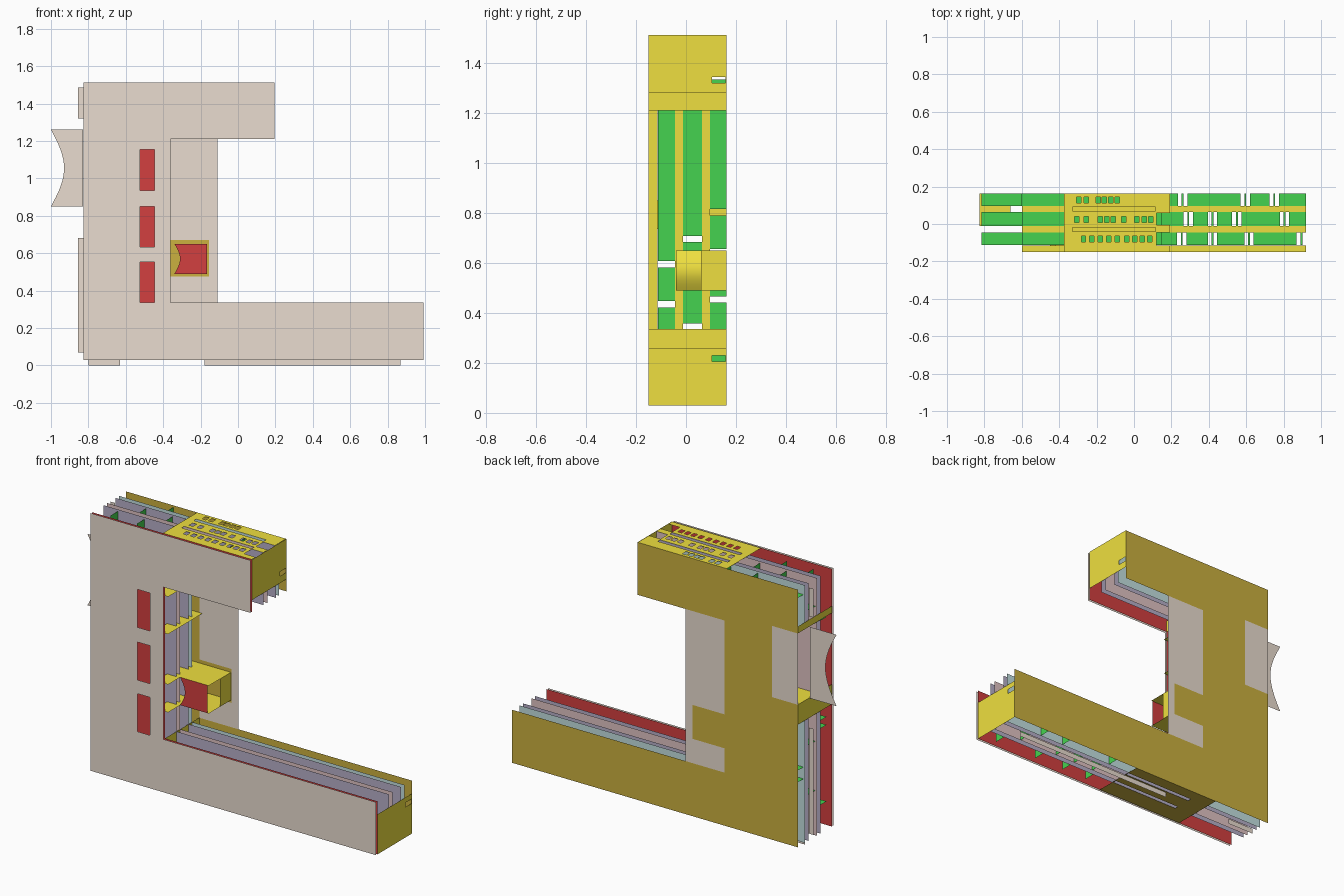
import bpy, bmesh, math

if "Cube" in bpy.data.objects:
    bpy.data.objects.remove(bpy.data.objects["Cube"])

COL = dict(tan=(.82, .72, .63, 1), red=(.65, .05, .05, 1), gold=(.86, .74, .05, 1),
           ochre=(.6, .44, .05, 1), green=(.06, .65, .08, 1), purple=(.47, .43, .58, 1),
           pink=(.75, .55, .55, 1), teal=(.55, .75, .75, 1))
MAT = {}
for k, c in COL.items():
    MAT[k] = bpy.data.materials.new(k + "_board")
    MAT[k].diffuse_color = c


def place(axis, pos, u, v):
    return {'x': (pos, u, v), 'y': (u, pos, v), 'z': (u, v, pos)}[axis]


def finish(name, bm, mat):
    me = bpy.data.meshes.new(name)
    bm.to_mesh(me)
    bm.free()
    me.materials.append(MAT[mat])
    ob = bpy.data.objects.new(name, me)
    bpy.context.collection.objects.link(ob)
    return ob


def sheet(name, axis, pos, outline, mat, holes=()):
    """Flat board perpendicular to an axis, with optional holes."""
    bm = bmesh.new()
    edges = []
    for loop in [outline, *holes]:
        vs = [bm.verts.new(place(axis, pos, *p)) for p in loop]
        edges += [bm.edges.new((vs[i - 1], vs[i])) for i in range(len(vs))]
    if holes:
        n = [0, 0, 0]
        n['xyz'.index(axis)] = 1
        bmesh.ops.triangle_fill(bm, use_beauty=True, edges=edges, normal=n)
    else:
        bm.faces.new(bm.verts[:])
    return finish(name, bm, mat)


def rect(u0, u1, v0, v1):
    return [(u0, v0), (u1, v0), (u1, v1), (u0, v1)]


def slats(name, axis, items, mat):
    """Many rectangles perpendicular to one axis: (pos, u0, u1, v0, v1)."""
    bm = bmesh.new()
    for pos, *r in items:
        bm.faces.new([bm.verts.new(place(axis, pos, *p)) for p in rect(*r)])
    return finish(name, bm, mat)


L, R, TR, IN, B, T = -.825, .993, .195, -.36, .03, 1.512
C = [(L, B), (R, B), (R, .335), (IN, .335), (IN, 1.21), (TR, 1.21), (TR, T), (L, T)]
C_NOTCH = C + [(L, 1.26), (-.66, 1.26), (-.66, .85), (L, .85)]
YF, YB = -.15, .162

# front board with three windows, red backing board
wins = [rect(-.525, -.447, z, z + .218) for z in (.335, .632, .935)]
sheet("front_board", 'y', -.163, C, 'tan', wins)
sheet("front_backing", 'y', YF, C, 'red')

# inner boards and back board
for i, (y, m) in enumerate([(-.045, 'purple'), (-.012, 'pink'), (.065, 'purple'), (.096, 'teal')]):
    sheet(f"inner_board_{i}", 'y', y, C_NOTCH if y > .03 else C, m)
back = C[:4] + [(IN, .475), (-.155, .475), (-.155, .67), (IN, .67)] + C_NOTCH[4:]
sheet("back_board", 'y', YB, back, 'ochre')

# pale cover pieces flush with the back board
sheet("back_cover_inner", 'y', YB, [(IN, .335), (-.11, .335), (-.11, 1.21), (IN, 1.21),
      (IN, .67), (-.155, .67), (-.155, .475), (IN, .475)], 'tan')
sheet("back_cover_outer", 'y', YB, rect(L, -.66, .85, 1.26), 'tan')

# handle with concave edge, and edge tabs
arc = [(-1 + .07 * math.cos(a), 1.055 + .205 * a / (math.pi / 2))
       for a in [math.pi / 2 * (i / 8 - 1) for i in range(17)]]
sheet("side_handle", 'y', .06, [(-.83, .85), (-1, .85)] + arc[1:-1] + [(-1, 1.26), (-.83, 1.26)], 'tan')
slats("edge_tabs", 'y', [(.06, -.855, L, .07, .68), (.06, -.855, L, 1.32, 1.485),
                         (.06, -.8, -.63, 0, B), (.06, -.18, .87, 0, B)], 'tan')

# end boards of both arms
for n, x, z0, z1, s in (("upper", TR, 1.28, T, 1.32), ("lower", R, B, .26, .205)):
    sheet(n + "_arm_end", 'x', x, rect(YF, YB, z0, z1), 'gold',
          [rect(.105, .158, s, s + .025)])
slats("inner_corner_walls", 'x', [(IN, YF, YB, 1.21, 1.28), (IN, YF, YB, .26, .335)], 'gold')

# perforated top panel and matching bottom panel
HX = {.128: (-.295, -.255, -.19, -.16, -.125, -.09),
      .025: (-.305, -.255, -.18, -.145, -.11, -.055, .015, .055, .09),
      -.08: (-.27, -.225, -.18, -.135, -.09, -.04, .005, .045, .085)}
holes = [rect(x - .012, x + .012, y - .016, y + .016) for y, xs in HX.items() for x in xs]
slots = [rect(-.33, .115, y, y + .022) for y in (.07, -.04)]
outline = [(-.373, YF), (.193, YF), (.193, -.115), (.12, -.115), (.12, -.045), (.193, -.045),
           (.193, -.005), (.12, -.005), (.12, .06), (.193, .06), (.193, YB), (-.373, YB)]
sheet("top_panel", 'z', T, outline, 'gold', holes + slots)
sheet("bottom_panel", 'z', B, rect(-.45, .12, YF, YB), 'ochre', slots)

# channel floors: green strips broken by pairs of small gaps, with a rib in each gap
CH = [(-.113, -.045, (.255, .42, .615, .895)), (-.012, .065, (.29, .42, .55, .805)),
      (.096, YB, (.26, .595, .75))]
floors, ribs, walls, wall_ribs = [], [], [], []
for y0, y1, gaps in CH:
    x = .0
    for g in gaps:
        floors.append((.2, x, g - .025, y0, y1))
        x = g + .025
        floors.append((.2, g - .005, g + .005, y0, y1))
        ribs.append((g, y0, y1, B, .2))
    if x < .92:
        floors.append((.2, x, .92, y0, y1))
    floors.append((.2, -.66, .0, y0, y1))
    floors.append((1.36, -.6, .15, y0, y1))
    ribs += [(xx, y0, y1, 1.36, T - .01) for xx in (-.62 + y0, -.45 + y0, 0)]
    zs = [.2, .37 + y0, .56 + y0, .72 + y0, 1.36]
    for a, b in zip(zs, zs[1:]):
        walls.append((-.6, y0, y1, a, b - .025))
    for z in (.3 + y0, .56 - y0, .74 + y0, 1.36 + y0):
        wall_ribs.append((z, L + .01, -.6, y0, y1))
slats("channel_floors", 'z', floors, 'green')
slats("channel_ribs", 'x', ribs, 'green')
slats("spine_walls", 'x', walls, 'green')
slats("spine_ribs", 'z', wall_ribs, 'green')

# yellow filler strips in the narrow gaps
GAP = [(YF, -.115), (-.045, -.012), (.065, .096)]
slats("gap_floors", 'z', [(z, x0, x1, a, b) for a, b in GAP
                          for z, x0, x1 in ((.2, -.6, .92), (1.36, -.6, .15))], 'gold')
slats("gap_spine_walls", 'x', [(-.6, a, b, .2, 1.36) for a, b in GAP], 'gold')

# shelves in the spine and around the handle notch
slats("spine_shelves", 'z', [(z, -.42, -.34, YF, YB) for z in (.49, .65, .94, 1.155)], 'gold')
slats("notch_shelves", 'z', [(z, L, -.66, -.012, YB) for z in (.85, 1.26)], 'gold')
slats("notch_panels", 'x', [(L, YF, YB, .735, .85), (L, YF, YB, 1.26, 1.3),
                            (-.66, -.012, YB, .85, 1.26)], 'gold')

# small bracket box with curved tray
slats("bracket_top_bottom", 'z', [(z, IN, -.158, -.04, YB) for z in (.49, .65)], 'gold')
slats("bracket_end", 'x', [(-.158, .06, YB, .49, .65)], 'gold')
curve = [(-.34 + .03 * math.cos(math.pi * t / 12), .57 + .08 * t / 6) for t in range(-6, 7)]
sheet("bracket_face", 'y', -.04, curve + [(-.165, .65), (-.165, .49)], 'red')
bm = bmesh.new()
rows = [[bm.verts.new((x, y, z)) for y in (-.04, .06)] for x, z in curve]
for p, q in zip(rows, rows[1:]):
    bm.faces.new((p[0], p[1], q[1], q[0])).smooth = True
finish("bracket_tray", bm, 'gold')

for m in bpy.data.materials:
    if m.users and not m.is_grease_pencil:
        m.use_nodes = True
        m.node_tree.nodes["Principled BSDF"].inputs["Base Color"].default_value = m.diffuse_color
